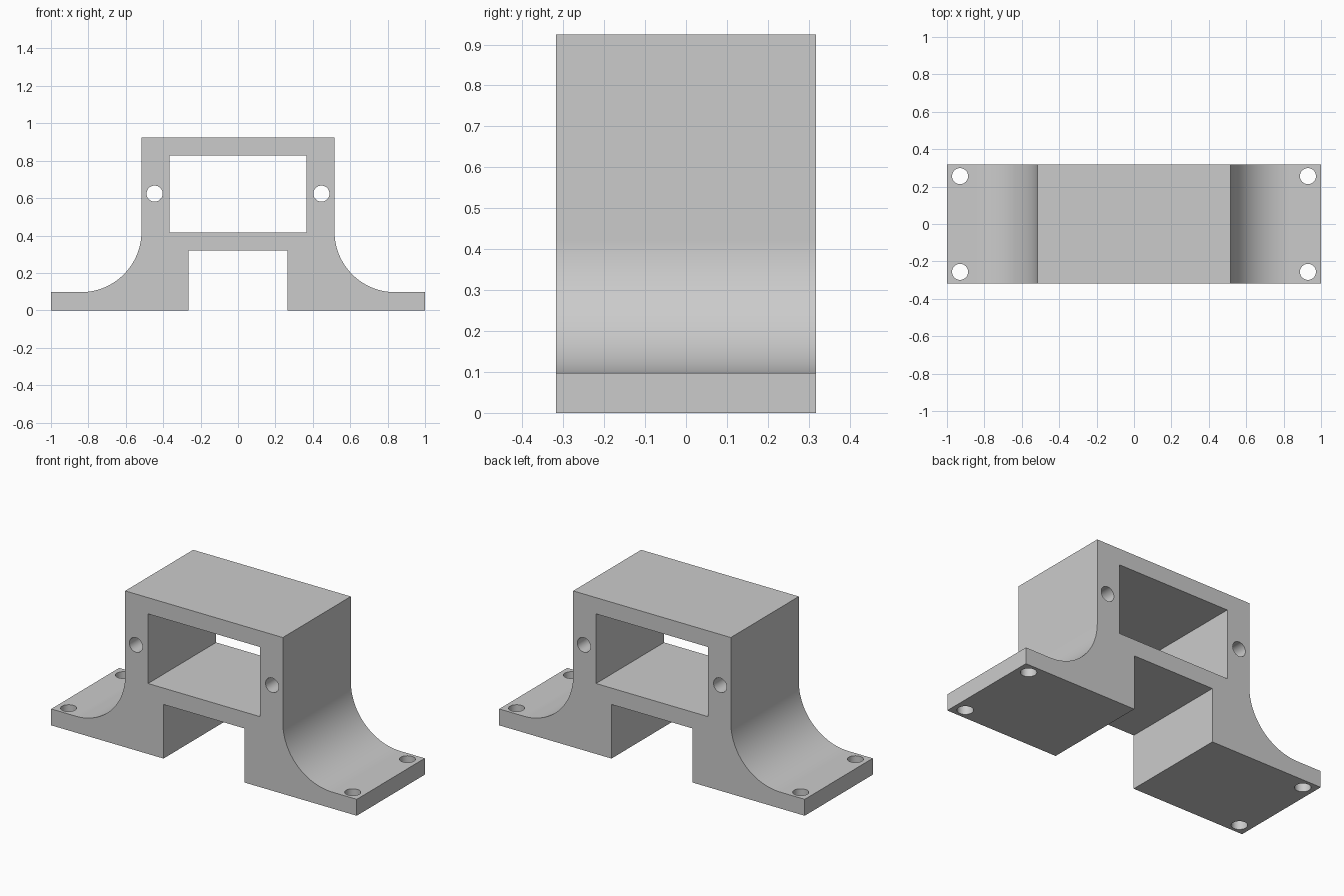
import bpy, bmesh
from math import sin, cos, pi, radians

if "Cube" in bpy.data.objects:
    bpy.data.objects.remove(bpy.data.objects["Cube"], do_unlink=True)

DEPTH = 0.636
HEIGHT = 0.925
FOOT = 0.097        # foot thickness
SIDE = 0.516        # half width of the upper box
FILLET = 0.324
HOLE = 0.043

grey = bpy.data.materials.new("plain grey")
grey.use_nodes = True
colour = (0.6, 0.6, 0.6, 1)
grey.diffuse_color = colour
grey.node_tree.nodes["Principled BSDF"].inputs["Base Color"].default_value = colour


def extrude_profile(name, points):
    """Closed x-z outline pushed through the full depth."""
    bm = bmesh.new()
    face = bm.faces.new([bm.verts.new((x, -DEPTH / 2, z)) for x, z in points])
    out = bmesh.ops.extrude_face_region(bm, geom=[face])
    moved = [v for v in out["geom"] if isinstance(v, bmesh.types.BMVert)]
    bmesh.ops.translate(bm, verts=moved, vec=(0, DEPTH, 0))
    bmesh.ops.recalc_face_normals(bm, faces=bm.faces)
    mesh = bpy.data.meshes.new(name)
    bm.to_mesh(mesh)
    bm.free()
    obj = bpy.data.objects.new(name, mesh)
    bpy.context.collection.objects.link(obj)
    mesh.materials.append(grey)
    return obj


def cut(target, cutter):
    cutter.hide_render = True
    mod = target.modifiers.new("cut", "BOOLEAN")
    mod.operation = "DIFFERENCE"
    mod.solver = "EXACT"
    mod.object = cutter
    bpy.context.view_layer.objects.active = target
    bpy.ops.object.modifier_apply(modifier=mod.name)
    bpy.data.objects.remove(cutter, do_unlink=True)


def drill(target, location, length, rotation=(0, 0, 0)):
    bpy.ops.mesh.primitive_cylinder_add(vertices=40, radius=HOLE, depth=length,
                                        location=location, rotation=rotation)
    cutter = bpy.context.object
    cutter.data.materials.append(grey)
    cut(target, cutter)


# Outline of the right half: notch, foot, curved web, box side
half = [(0.265, 0.32), (0.265, 0), (1, 0), (1, FOOT)]
steps = 32
for i in range(steps + 1):
    a = pi / 2 * i / steps
    half.append((SIDE + FILLET * (1 - sin(a)), FOOT + FILLET * (1 - cos(a))))
half.append((SIDE, HEIGHT))
outline = half + [(-x, z) for x, z in reversed(half)]
bracket = extrude_profile("mounting_bracket", outline)

# Rectangular window through the box
bpy.ops.mesh.primitive_cube_add(size=1, location=(0, 0, 0.623))
window = bpy.context.object
window.scale = (0.732, 1, 0.412)
window.data.materials.append(grey)
cut(bracket, window)

# Screw holes in the box walls and in the feet
for side in (-1, 1):
    drill(bracket, (side * 0.446, 0, 0.624), 1, (pi / 2, 0, 0))
    for end in (-1, 1):
        drill(bracket, (side * 0.93, end * 0.256, FOOT / 2), 0.3)

# Smooth curves with crisp edges
bpy.ops.object.select_all(action="DESELECT")
bracket.select_set(True)
bpy.context.view_layer.objects.active = bracket
bpy.ops.object.shade_smooth_by_angle(angle=radians(30))
bracket.modifiers.new("flat_face_normals", "WEIGHTED_NORMAL").keep_sharp = True
